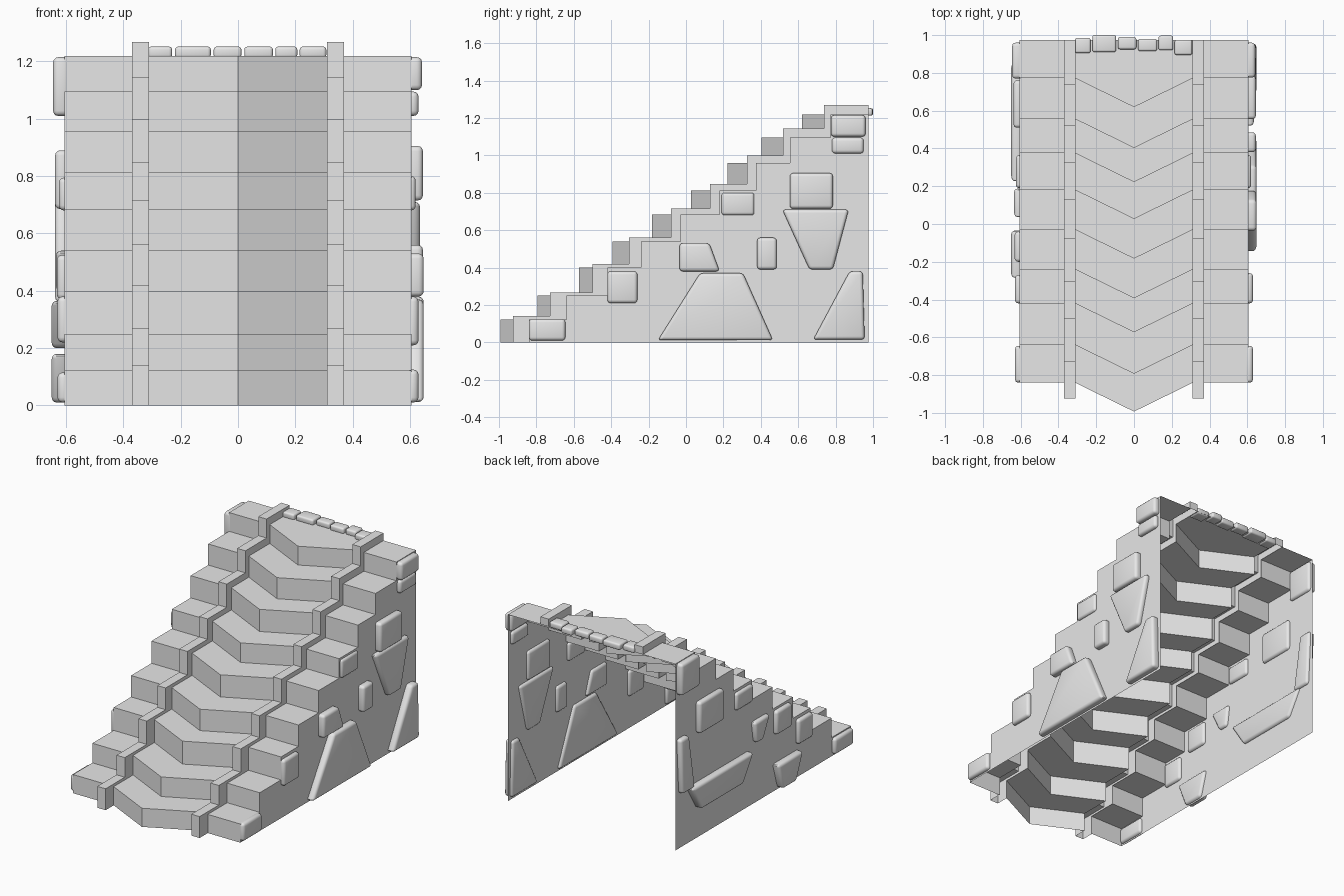
import bpy, bmesh, math

cube = bpy.data.objects.get("Cube")
if cube:
    bpy.data.objects.remove(cube)

GREY = (0.8, 0.8, 0.8, 1)
stone = bpy.data.materials.new("stone_grey")
stone.use_nodes = True
stone.diffuse_color = GREY
stone.node_tree.nodes["Principled BSDF"].inputs["Base Color"].default_value = GREY

BACK = 0.975
WALL = 0.605
FRONTS = [-0.84, -0.64, -0.42, -0.24, -0.03, 0.18, 0.375, 0.556, 0.772]
TOPS = [0.122, 0.25, 0.4, 0.54, 0.685, 0.813, 0.958, 1.096, 1.219]
CURB_FRONTS = [-0.925, -0.727, -0.5, -0.305, -0.08, 0.128, 0.326, 0.519, 0.738]
CURB_TOPS = [0.14, 0.268, 0.42, 0.562, 0.715, 0.848, 1.0, 1.144, 1.268]


def stair_profile(fronts, tops):
    """Side outline of a flight as (y, z) points, ground to back edge."""
    pts, z = [], 0
    for y, top in zip(fronts, tops):
        pts += [(y, z), (y, top)]
        z = top
    return pts + [(BACK, z)]


def finish(name, bm, smooth=False):
    bmesh.ops.remove_doubles(bm, verts=bm.verts, dist=0.0005)
    bmesh.ops.recalc_face_normals(bm, faces=bm.faces)
    mesh = bpy.data.meshes.new(name)
    bm.to_mesh(mesh)
    bm.free()
    mesh.materials.append(stone)
    ob = bpy.data.objects.new(name, mesh)
    bpy.context.collection.objects.link(ob)
    if smooth:
        bpy.ops.object.select_all(action="DESELECT")
        ob.select_set(True)
        bpy.context.view_layer.objects.active = ob
        bpy.ops.object.shade_smooth_by_angle(angle=math.radians(32))
    return ob


def add_strip(bm, profile, stations):
    """Sweep a profile across x; each station is (x, forward shift)."""
    rows = []
    for x, shift in stations:
        rows.append([bm.verts.new((x, y - (shift if y < BACK else 0), z))
                     for y, z in profile])
    for a, b in zip(rows, rows[1:]):
        for i in range(len(profile) - 1):
            bm.faces.new((a[i], b[i], b[i + 1], a[i + 1]))


def add_sheet(bm, x, outline):
    bm.faces.new([bm.verts.new((x, y, z)) for y, z in outline])


def rounded_block(name, outline, axis_lo, axis_hi, width=0.018):
    """Bevelled prism: a (y, z) outline pushed along x."""
    bm = bmesh.new()
    face = bm.faces.new([bm.verts.new((axis_lo, y, z)) for y, z in outline])
    ext = bmesh.ops.extrude_face_region(bm, geom=[face])["geom"]
    for v in ext:
        if isinstance(v, bmesh.types.BMVert):
            v.co.x = axis_hi
    bmesh.ops.recalc_face_normals(bm, faces=bm.faces)
    bmesh.ops.bevel(bm, geom=bm.edges[:], offset=width, segments=3,
                    profile=0.5, affect="EDGES", clamp_overlap=True)
    return finish(name, bm, smooth=True)


def box(y0, y1, z0, z1):
    return [(y0, z0), (y1, z0), (y1, z1), (y0, z1)]


def trapezoid(b0, b1, z0, t0, t1, z1):
    return [(b0, z0), (b1, z0), (t1, z1), (t0, z1)]


steps = stair_profile(FRONTS, TOPS)
curb = stair_profile(CURB_FRONTS, CURB_TOPS)

# Central flight with pointed treads
bm = bmesh.new()
add_strip(bm, steps, [(-0.312, 0), (0, 0.153), (0.312, 0)])
finish("centre_steps", bm)

for side, s in (("left", 1), ("right", -1)):
    # Outer flight and side wall
    bm = bmesh.new()
    add_strip(bm, steps, [(s * 0.365, 0), (s * WALL, 0)])
    finish(side + "_outer_steps", bm)
    bm = bmesh.new()
    add_sheet(bm, s * WALL, steps + [(BACK, 0)])
    finish(side + "_wall", bm)
    # Raised stepped curb
    bm = bmesh.new()
    add_strip(bm, curb + [steps[-1]], [(s * 0.31, 0), (s * 0.37, 0)])
    for x in (0.31, 0.37):
        add_sheet(bm, s * x, curb + steps[::-1])
    finish(side + "_curb", bm)

# Stones set in the walls: outline and outer reach
left_stones = [
    (box(-0.84, -0.645, 0.01, 0.125), 0.63),
    (box(-0.42, -0.26, 0.21, 0.38), 0.63),
    (trapezoid(-0.035, 0.18, 0.38, -0.035, 0.125, 0.53), 0.648),
    (box(0.38, 0.485, 0.39, 0.56), 0.645),
    (box(0.19, 0.365, 0.68, 0.8), 0.62),
    (box(0.555, 0.785, 0.715, 0.905), 0.645),
    (trapezoid(0.66, 0.785, 0.39, 0.515, 0.87, 0.71), 0.635),
    (box(0.775, 0.96, 1.1, 1.215), 0.642),
    (box(0.78, 0.95, 1.01, 1.095), 0.63),
    (trapezoid(0.68, 0.955, 0.015, 0.875, 0.945, 0.38), 0.648),
    (trapezoid(-0.15, 0.465, 0.012, 0.075, 0.305, 0.37), 0.648),
]
right_stones = [
    (box(-0.84, -0.645, 0.01, 0.115), 0.63),
    (box(-0.42, -0.27, 0.22, 0.38), 0.63),
    (box(-0.2, -0.04, 0.37, 0.525), 0.632),
    (box(0.19, 0.365, 0.68, 0.795), 0.625),
    (box(0.51, 0.76, 0.685, 0.89), 0.638),
    (box(0.77, 0.96, 1.01, 1.215), 0.645),
    (trapezoid(0.1, 0.17, 0.4, 0.03, 0.19, 0.54), 0.635),
    (trapezoid(0.33, 0.76, 0.2, 0.22, 0.86, 0.365), 0.65),
    (trapezoid(0.81, 0.94, 0.36, 0.87, 0.96, 0.72), 0.638),
    (trapezoid(-0.22, -0.08, 0.01, -0.29, -0.03, 0.18), 0.65),
]
for side, s, stones in (("left", 1, left_stones), ("right", -1, right_stones)):
    for i, (outline, reach) in enumerate(stones, 1):
        rounded_block(f"{side}_wall_stone_{i}", outline, s * 0.588, s * reach)

# Row of small stones along the top back edge
edge_stones = [(-0.313, -0.23, 0.905, 0.985), (-0.22, -0.095, 0.91, 1.0),
               (-0.085, 0.012, 0.925, 0.99), (0.022, 0.122, 0.915, 0.98),
               (0.13, 0.207, 0.92, 0.997), (0.215, 0.308, 0.895, 0.975)]
for i, (x0, x1, y0, y1) in enumerate(edge_stones, 1):
    rounded_block(f"edge_stone_{i}", box(y0, y1, 1.212, 1.252), x0, x1, 0.011)
